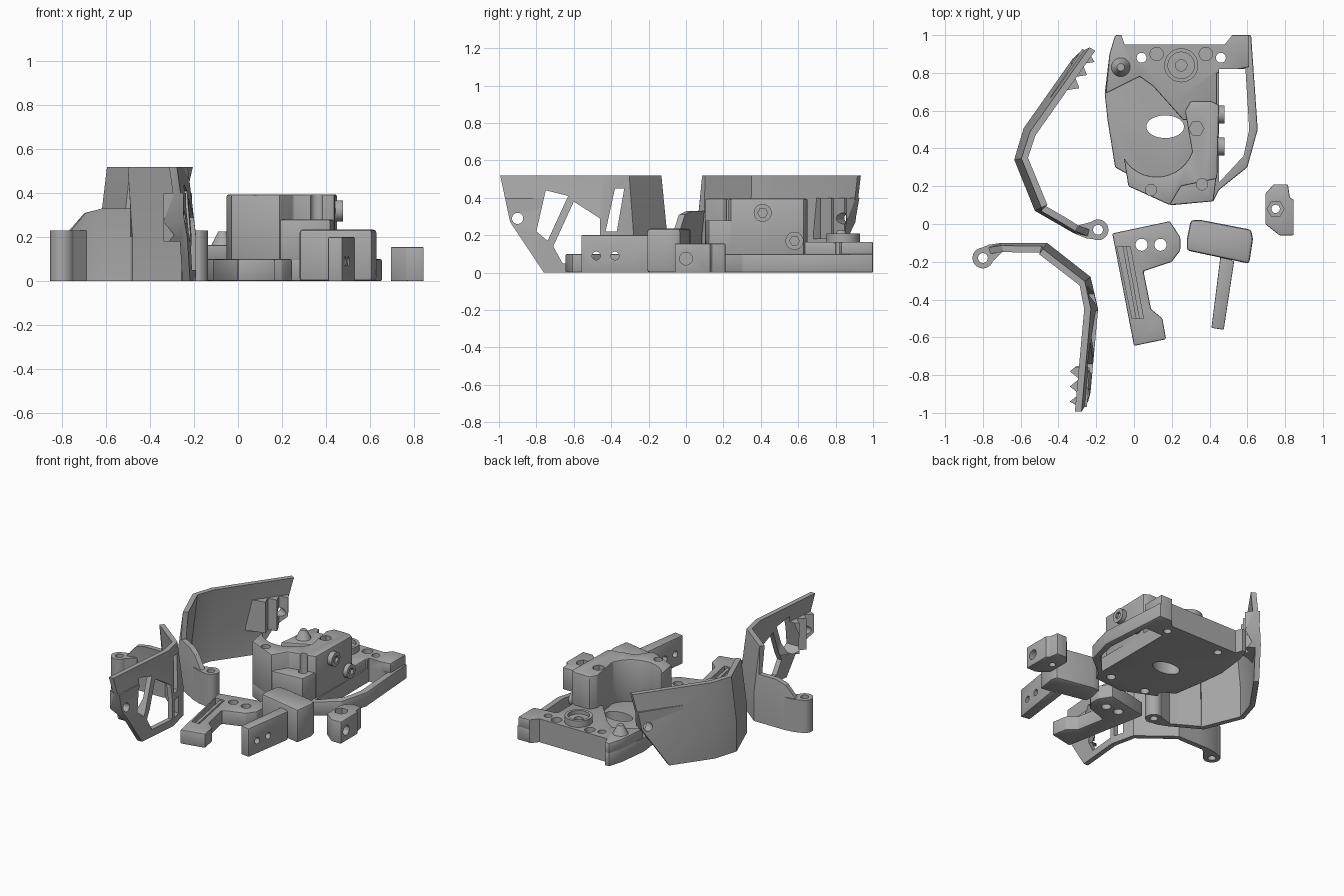
import bpy, bmesh, math
from mathutils import Matrix, Vector

if "Cube" in bpy.data.objects:
    bpy.data.objects.remove(bpy.data.objects["Cube"])

GREY = (.4, .4, .4, 1)
grey = bpy.data.materials.new("plain_grey")
grey.use_nodes = True
grey.diffuse_color = GREY
grey.node_tree.nodes["Principled BSDF"].inputs["Base Color"].default_value = GREY


def add(name, bm):
    """Turn a bmesh into a grey object."""
    bmesh.ops.recalc_face_normals(bm, faces=bm.faces)
    mesh = bpy.data.meshes.new(name)
    bm.to_mesh(mesh)
    bm.free()
    mesh.materials.append(grey)
    part = bpy.data.objects.new(name, mesh)
    bpy.context.collection.objects.link(part)
    return part


def bake(part):
    """Replace the mesh by the result of its modifiers."""
    depsgraph = bpy.context.evaluated_depsgraph_get()
    mesh = bpy.data.meshes.new_from_object(part.evaluated_get(depsgraph))
    part.modifiers.clear()
    part.data = mesh


def prism(name, outline, low, high, sideways=False, bevel=0):
    """Extrude an (x, y) outline upward, or a (y, z) outline sideways along x."""
    bm = bmesh.new()
    rings = []
    for height in (low, high):
        corners = [(height, *p) if sideways else (*p, height) for p in outline]
        rings.append([bm.verts.new(corner) for corner in corners])
        bm.faces.new(rings[-1])
    bottom, top = rings
    for i in range(len(outline)):
        bm.faces.new((bottom[i - 1], bottom[i], top[i], top[i - 1]))
    part = add(name, bm)
    if bevel:
        modifier = part.modifiers.new("bevel", "BEVEL")
        modifier.width = bevel
        modifier.segments = 2
        modifier.limit_method = "ANGLE"
        bake(part)
    return part


def arc(centre, radius, start=0, sweep=360, steps=32, squash=1):
    """Points of a circle, ellipse or arc."""
    angles = [math.radians(start + sweep * i / steps) for i in range(steps)]
    return [(centre[0] + radius * math.cos(a),
             centre[1] + radius * squash * math.sin(a)) for a in angles]


def rod(name, centre, radius, low, high, sideways=False, sides=32):
    return prism(name, arc(centre, radius, steps=sides), low, high, sideways)


def cut(parts, cutters):
    """Subtract every cutter from every part, then discard the cutters."""
    for cutter in cutters:
        cutter.hide_render = True
        for part in parts:
            modifier = part.modifiers.new("cut", "BOOLEAN")
            modifier.operation = "DIFFERENCE"
            modifier.solver = "EXACT"
            modifier.object = cutter
    for part in parts:
        bake(part)
    for cutter in cutters:
        bpy.data.objects.remove(cutter)


def bent_wall(name, stations, thickness):
    """Upright wall along a path of (x, y, top), leaning inward above its foot."""
    bm = bmesh.new()
    foot, lean = .2, .12
    points = [Vector(station[:2]) for station in stations]
    columns = []
    for i, (x, y, top) in enumerate(stations):
        along = points[min(i + 1, len(points) - 1)] - points[max(i - 1, 0)]
        inward = Vector((along.y, -along.x)).normalized()
        column = []
        for depth, levels in ((0, (0, foot, top)), (thickness, (top, foot, 0))):
            for z in levels:
                spot = points[i] + inward * (depth + max(0, z - foot) * lean)
                column.append(bm.verts.new((spot.x, spot.y, z)))
        columns.append(column)
    for a, b in zip(columns, columns[1:]):
        for k in range(len(a)):
            bm.faces.new((a[k - 1], a[k], b[k], b[k - 1]))
    bm.faces.new(columns[0])
    bm.faces.new(columns[-1])
    return add(name, bm)


def wing(name, windows):
    """Hinged wing: ring, low arm, tall panel with a slanted, toothed tip."""
    wall = bent_wall(name + "_wall", [(-.77, -.12, .23), (-.7, -.1, .31), (-.62, -.1, .33), (-.49, -.1, .33),
                     (-.46, -.1, .52), (-.23, -.28, .52), (-.19, -.45, .52), (-.24, -1, .52)], .035)
    # Jagged inner flange: a zigzag between two depths
    zigzag = [(-.34 if i % 2 else -.29, -.74 - .04 * i) for i in range(6)]
    teeth = prism(name + "_teeth", [(-.23, -.66), *zigzag, (-.25, -.99)], .18, .4)
    tip = [(-1.1, .6), (-1, .55), (-.94, .27), (-.76, 0), (-.76, -.1), (-1.1, -.1)]
    cutters = [prism("cutter", shape, -.42, 0, sideways=True) for shape in windows + [tip]]
    cut([wall, teeth], cutters + [rod("pin_cutter", (-.9, .29), .03, -.5, 0, sideways=True)])
    # Hinge ring and the web that blends it into the arm
    hinge = (-.8, -.18)
    ring = rod(name + "_hinge", hinge, .055, 0, .23)
    web = prism(name + "_web", [(-.84, -.14), (-.77, -.11), (-.7, -.1), (-.69, -.14), (-.77, -.22)], 0, .23)
    cut([ring, web], [rod("hinge_cutter", hinge, .026, -.1, .4)])
    return wall, teeth, ring, web


# Lattice wing: two large windows, then a slim leaning slot above a low opening
wing("lattice_wing", [
    [(-.75, .44), (-.63, .41), (-.74, .17), (-.8, .22)],
    [(-.6, .38), (-.46, .29), (-.46, .05), (-.66, .05), (-.71, .14)],
    [(-.43, .22), (-.37, .22), (-.33, .45), (-.38, .45)],
    [(-.43, .05), (-.36, .05), (-.36, .17), (-.43, .17)]])

# Solid wing: the same shape turned round behind
turn = (Matrix.Translation((-.525, .07, 0)) @ Matrix.Rotation(math.radians(150), 4, "Z")
        @ Matrix.Translation((.46, .1, 0)))
for part in wing("solid_wing", []):
    part.data.transform(turn)

# Base plate with side guard, and the raised deck at its back
base = prism("base_plate", [(-.1, 1), (.62, 1), (.655, .5), (.6, .3), (.45, .18), (.42, .12), (.2, .1),
             (-.03, .2), (-.01, .25), (-.1, .3), (-.14, .55), (-.155, .69), (-.13, .9)], 0, .1, bevel=.008)
deck = prism("raised_deck", [(-.1, 1), (.61, 1), (.61, .83), (.44, .8), (.44, .55), (.26, .55),
             (.19, .63), (.1, .73), (.03, .78), (-.15, .69), (-.13, .9)], .09, .165, bevel=.008)
cutters = [
    prism("guard_opening", [(.45, .82), (.59, .82), (.61, .5), (.58, .36), (.45, .22)], -.1, .3),
    prism("back_notch", [(-.1, 1.1), (-.05, .95), (.48, .95), (.6, 1.1)], -.1, .3),
    prism("oval_slot", arc((.165, .515), .1, squash=.6), -.1, .3)]
for side in (-1, 1):
    cutters.append(rod("deck_hole", (.25 + .21 * side, .88), .026, -.1, .4))
    cutters.append(rod("deck_pocket", (.25 + .13 * side, .9), .035, .12, .4))
    cutters.append(rod("under_hole", (.22 + .14 * side, .2), .03, -.1, .05))
cut([base, deck], cutters)

# Pivot seat and tapered stud on the deck
pivot = (.25, .84)
seat = rod("pivot_seat", pivot, .09, .15, .21)
cut([seat], [rod("seat_recess", pivot, .07, .185, .3), rod("seat_bore", pivot, .03, .1, .3)])
bm = bmesh.new()
bmesh.ops.create_cone(bm, cap_ends=True, segments=24, radius1=.055, radius2=.02, depth=.07)
bmesh.ops.translate(bm, verts=bm.verts, vec=(-.07, .83, .19))
add("stud", bm)

# Tall body with a curved inner wall, and the lower step in front
bay = arc((.12, .45), .2, start=-20, sweep=-140, steps=14)
body = prism("body", [(-.03, .2), (.19, .1), (.25, .2), (.44, .24), (.45, .63), (.41, .65), (.3, .65),
             (.27, .6), *bay], .09, .395, bevel=.008)
step = prism("front_step", [(.19, .1), (.42, .12), (.44, .28), (.23, .28)], .09, .28, bevel=.008)
cut([body, step], [rod("nut_pocket", (.33, .505), .04, .34, .5, sides=6),
                   rod("tower_hole", (.09, .18), .03, .3, .5),
                   rod("step_hole", (.36, .21), .03, .2, .5)])
for spot in ((.41, .32), (.58, .17)):
    bolt = rod("side_bolt", spot, .048, .42, .478, sideways=True)
    cut([bolt], [rod("bolt_socket", spot, .026, .46, .5, sideways=True, sides=6)])

# Elbow lever with a ribbed groove
lever = prism("elbow_lever", [(-.115, -.05), (.19, .015), (.245, -.07), (.245, -.14), (.2, -.2), (.05, -.25),
              (.09, -.45), (.15, -.5), (.17, -.61), (0, -.645)], 0, .1, bevel=.008)
cut([lever], [rod("lever_hole", (x, -.11), .032, -.1, .2) for x in (.04, .14)]
    + [prism("lever_groove", [(-.09, -.12), (-.02, -.12), (.05, -.5), (-.01, -.5)], .06, .2)])
prism("lever_rib", [(-.06, -.12), (-.04, -.12), (.03, -.5), (.01, -.5)], .05, .09)

# Trigger: saddle block with a slim drilled tail
prism("trigger_saddle", [(.3, .02), (.36, .02), (.62, -.03), (.63, -.08), (.61, -.21), (.28, -.14), (.28, -.08)],
      0, .235, bevel=.015)
tail = prism("trigger_tail", [(.46, -.15), (.53, -.2), (.475, -.56), (.41, -.55)], 0, .2, bevel=.005)
cut([tail], [rod("tail_hole", (y, .09), .022, .3, .7, sideways=True) for y in (-.48, -.38)])

# Loose clip with nut pocket, bore and side hole
clip = prism("clip", [(.695, .16), (.74, .21), (.815, .21), (.825, .14), (.845, .13), (.845, -.06),
             (.77, -.06), (.695, 0)], 0, .155, bevel=.006)
nut = (.75, .08)
cut([clip], [rod("clip_nut", nut, .045, .11, .3, sides=6), rod("clip_bore", nut, .022, -.1, .3),
             rod("clip_side_hole", (0, .075), .034, .79, 1, sideways=True)])

# Smooth the rounded walls and keep the hard edges
for part in bpy.context.scene.objects:
    part.select_set(part.type == "MESH")
bpy.context.view_layer.objects.active = base
bpy.ops.object.shade_smooth_by_angle(angle=math.radians(25))
